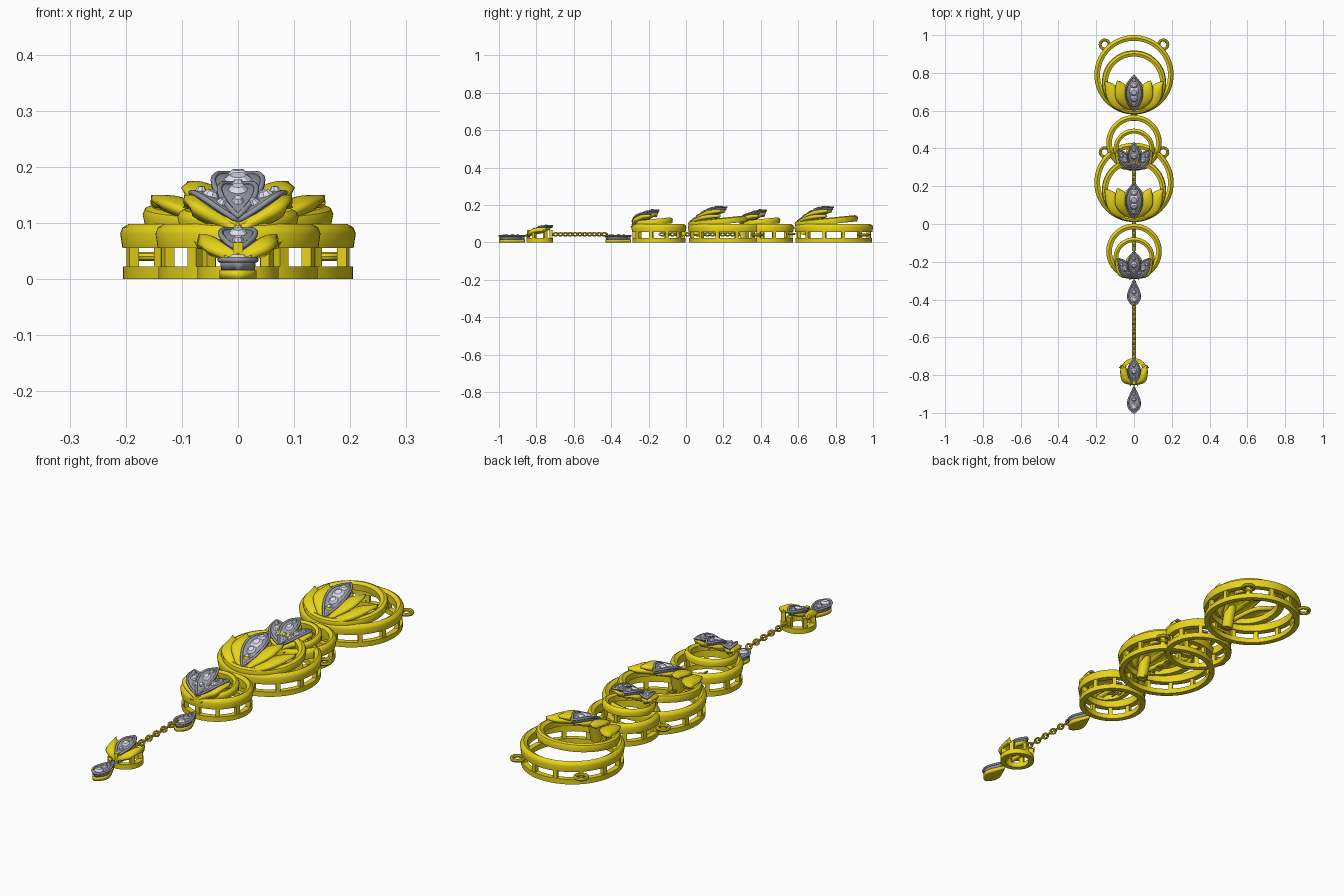
import bpy, bmesh, math
from mathutils import Matrix, Vector

if "Cube" in bpy.data.objects:
    bpy.data.objects.remove(bpy.data.objects["Cube"])


def material(name, col):
    m = bpy.data.materials.new(name)
    m.diffuse_color = (*col, 1)
    m.use_nodes = True
    m.node_tree.nodes["Principled BSDF"].inputs["Base Color"].default_value = m.diffuse_color
    return m


GOLD = material("gold", (0.80, 0.66, 0.01))
SILVER = material("silver", (0.30, 0.31, 0.36))
GEM = material("gem", (0.74, 0.74, 0.86))


def finish(name, bm, mat, smooth=True):
    me = bpy.data.meshes.new(name)
    bm.to_mesh(me)
    bm.free()
    ob = bpy.data.objects.new(name, me)
    bpy.context.collection.objects.link(ob)
    me.materials.append(mat)
    if smooth:
        me.shade_smooth()
        me.set_sharp_from_angle(angle=math.radians(40))
    return ob


# band with a domed top, spun round a centre, optionally tilted
def ring(name, c, r_in, r_out, h, tilt=0, dome=True, n=64):
    bm = bmesh.new()
    m = (r_in + r_out) / 2
    if dome:
        prof = [(r_in, 0), (r_out - .004, 0), (r_out, .6 * h), (r_out - .004, .85 * h), (m, h), (r_in, .8 * h)]
    else:
        prof = [(r_in, 0), (r_out, 0), (r_out, h), (r_in, h)]
    loops = [[bm.verts.new((r * math.cos(a), r * math.sin(a), z)) for r, z in prof]
             for a in (2 * math.pi * i / n for i in range(n))]
    k = len(prof)
    for i in range(n):
        for j in range(k):
            a, b = loops[i], loops[(i + 1) % n]
            bm.faces.new((a[j], b[j], b[(j + 1) % k], a[(j + 1) % k]))
    bmesh.ops.recalc_face_normals(bm, faces=bm.faces)
    ob = finish(name, bm, mat=GOLD)
    ob.location = c
    ob.rotation_euler.x = tilt
    return ob


def posts(name, c, r, z0, z1, n):
    bm = bmesh.new()
    for i in range(n):
        a = 2 * math.pi * (i + .5) / n
        mx = (Matrix.Translation((c[0] + r * math.cos(a), c[1] + r * math.sin(a), (z0 + z1) / 2))
              @ Matrix.Rotation(a, 4, 'Z') @ Matrix.Diagonal((.018, .018, z1 - z0, 1)))
        bmesh.ops.create_cube(bm, size=1, matrix=mx)
    finish(name, bm, GOLD, False)


def torus(name, c, R, r, stretch=1, roll=0, mat=GOLD):
    bm = bmesh.new()
    n, k = 20, 8
    g = [[bm.verts.new(((R + r * math.cos(b)) * math.cos(a), (R + r * math.cos(b)) * math.sin(a) * stretch,
                        r * math.sin(b))) for b in (2 * math.pi * j / k for j in range(k))]
         for a in (2 * math.pi * i / n for i in range(n))]
    for i in range(n):
        for j in range(k):
            bm.faces.new((g[i][j], g[(i + 1) % n][j], g[(i + 1) % n][(j + 1) % k], g[i][(j + 1) % k]))
    ob = finish(name, bm, mat)
    ob.location = c
    ob.rotation_euler.y = roll


def lens(t):
    return 4 * t * (1 - t)


def leaf(t):
    return math.sin(math.pi * t ** 1.35) ** .85 if 0 < t < 1 else 0


def pear(t):
    return math.sin(math.pi * t ** 1.6) ** .7 if 0 < t < 1 else 0


# curved leaf surface: returns a function mapping (t along, s across) to a point
def surface(base, ang, L, w, h, bend=0, droop=.012, prof=leaf):
    a = math.radians(ang)
    d, x = Vector((math.sin(a), math.cos(a), 0)), Vector((math.cos(a), -math.sin(a), 0))
    b = -bend if ang > 0 else bend

    def S(t, s):
        z = h * math.sin(math.pi / 2 * min(1, 1.25 * t)) - droop * s * s
        return Vector(base) + d * L * t + x * (s * w * prof(t) + b * t * t) + Vector((0, 0, z))
    return S


def petal(name, S, thick, mat=GOLD, n=20, k=8):
    bm = bmesh.new()
    g = [[bm.verts.new(S(i / n, -1 + 2 * j / k)) for j in range(k + 1)] for i in range(n + 1)]
    for i in range(n):
        for j in range(k):
            bm.faces.new((g[i][j], g[i][j + 1], g[i + 1][j + 1], g[i + 1][j]))
    for row in (g[0], g[-1]):
        mid = row[k // 2].co.copy()
        bmesh.ops.pointmerge(bm, verts=row, merge_co=mid)
    bmesh.ops.dissolve_degenerate(bm, dist=1e-6, edges=bm.edges)
    ob = finish(name, bm, mat)
    m = ob.modifiers.new("thickness", 'SOLIDIFY')
    m.thickness, m.offset = thick, -1


# silver setting: body, raised rim and faceted gems
def setting(name, S, thick, gems, rim=.005):
    petal(name + "_bed", S, thick, SILVER)
    cu = bpy.data.curves.new(name + "_rim", 'CURVE')
    cu.dimensions, cu.bevel_depth, cu.bevel_resolution = '3D', rim, 2
    pts = [S(i / 20, 1) for i in range(21)] + [S(i / 20, -1) for i in range(19, 0, -1)]
    sp = cu.splines.new('POLY')
    sp.points.add(len(pts) - 1)
    for p, q in zip(sp.points, pts):
        p.co = (*q, 1)
    sp.use_cyclic_u = True
    ob = bpy.data.objects.new(name + "_rim", cu)
    bpy.context.collection.objects.link(ob)
    cu.materials.append(SILVER)
    bm = bmesh.new()
    for t, r in gems:
        p = S(t, 0)
        nrm = (S(t, .3) - S(t, -.3)).cross(S(t + .05, 0) - S(t - .05, 0)).normalized()
        mx = Matrix.Translation(p + nrm * .003) @ nrm.to_track_quat('Z', 'Y').to_matrix().to_4x4()
        bmesh.ops.create_cone(bm, cap_ends=True, segments=8, radius1=r, radius2=r * .55, depth=.009, matrix=mx)
    finish(name + "_gems", bm, GEM, False)


def pear_drop(name, y, L=.135):
    petal(name + "_plate", surface((0, y, .016), 180, L, .033, 0, 0, 0, pear), .016)
    setting(name, surface((0, y, .036), 180, L, .032, 0, 0, .002, pear), .02,
            [(.28, .009), (.48, .014), (.77, .021)])


def chain(name, y0, y1):
    n = round((y0 - y1) / .027)
    for i in range(n):
        torus(f"{name}_{i}", (0, y0 + (y1 - y0) * (i + .5) / n, .043), .0105, .004, 1.5,
              math.radians(45 if i % 2 else -45))


def basket(name, y, r, count):
    ring(name + "_base_ring", (0, y, 0), r - .028, r - .005, .022, dome=False)
    ring(name + "_top_ring", (0, y, .055), r - .03, r, .043)
    posts(name + "_posts", (0, y), r - .016, .018, .062, count)


def large_unit(name, o):
    basket(name, o + .79, .21, 12)
    ring(name + "_inner_ring", (0, o + .752, .096), .138, .17, .034, .1)
    for s in (-1, 1):
        side = "right" if s > 0 else "left"
        torus(f"{name}_eyelet_{side}", (s * .155, o + .95, .04), .024, .008)
        petal(f"{name}_outer_petal_{side}", surface((0, o + .585, .085), s * 60, .219, .047, .065, .07), .018)
        petal(f"{name}_inner_petal_{side}", surface((0, o + .585, .092), s * 38, .193, .042, .083, .037), .018)
    petal(name + "_centre_petal", surface((0, o + .583, .095), 0, .2, .056, .083), .02)
    setting(name + "_marquise", surface((0, o + .597, .114), 0, .19, .044, .074, prof=lens, droop=0), .016,
            [(.2, .014), (.35, .021), (.54, .027), (.73, .02), (.86, .012)])
    bm = bmesh.new()
    bmesh.ops.create_cone(bm, cap_ends=True, segments=20, radius1=.024, radius2=.024, depth=.1,
                          matrix=Matrix.Translation((0, o + .635, .09)) @ Matrix.Rotation(-.25, 4, 'X'))
    finish(name + "_support", bm, GOLD)


def small_unit(name, o):
    basket(name, o - .145, .147, 10)
    ring(name + "_inner_ring", (0, o - .176, .092), .083, .108, .032, .1)
    for s in (-1, 1):
        side = "right" if s > 0 else "left"
        petal(f"{name}_petal_{side}", surface((0, o - .29, .09), s * 58, .135, .04, .06, .035), .025)
        setting(f"{name}_side_stone_{side}",
                surface((0, o - .282, .108), s * 54, .125, .03, .05, .03, .004, lens), .014,
                [(.3, .011), (.52, .016), (.75, .011)])
    petal(name + "_centre_petal", surface((0, o - .293, .095), 0, .145, .045, .066), .025)
    setting(name + "_centre_stone", surface((0, o - .288, .112), 0, .142, .033, .058, prof=lens, droop=0), .014,
            [(.25, .012), (.5, .019), (.75, .012)])


for i, o in enumerate((0, -.57)):
    large_unit(f"large_lotus_{i + 1}", o)
for i, o in enumerate((.575, 0)):
    small_unit(f"small_lotus_{i + 1}", o)
torus("joining_link", (0, .565, .045), .016, .005)

# chains and pear drops
chain("inner_chain", .29, -.14)
chain("hanging_chain", -.425, -.71)
pear_drop("upper_pear", -.295, .135)
pear_drop("lower_pear", -.862, .137)

# end bud at the foot of the chain
ring("bud_base_ring", (0, -.782, 0), .05, .072, .022, dome=False)
posts("bud_posts", (0, -.782), .06, .018, .065, 6)
for s in (-1, 1):
    petal("bud_petal_" + ("right" if s > 0 else "left"),
          surface((0, -.852, .045), s * 60, .113, .032, .035, .056, .02), .018)
petal("bud_centre_petal", surface((0, -.852, .045), 0, .13, .036, .038), .018)
setting("bud_stone", surface((0, -.845, .053), 0, .13, .031, .035, prof=lens, droop=0), .012,
        [(.25, .011), (.5, .018), (.75, .011)])
